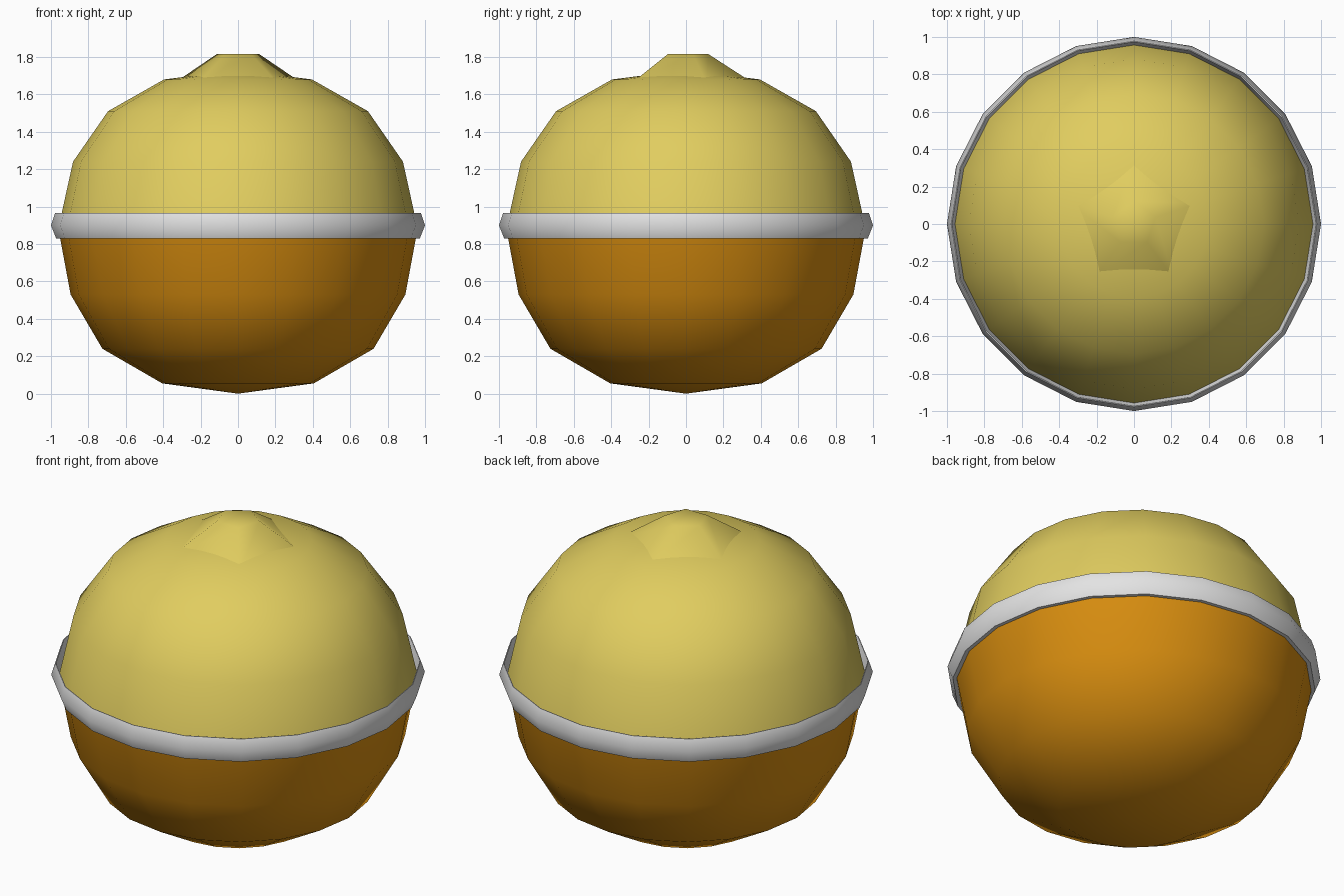
import bpy
import bmesh
from math import cos, sin, pi, radians

cube = bpy.data.objects.get("Cube")
if cube:
    bpy.data.objects.remove(cube, do_unlink=True)


def make_material(name, rgb):
    mat = bpy.data.materials.new(name)
    mat.use_nodes = True
    color = (*rgb, 1.0)
    mat.diffuse_color = color
    mat.node_tree.nodes["Principled BSDF"].inputs["Base Color"].default_value = color
    return mat


def lathe(name, profile, sides, mat, closed=False):
    """Turn (radius, height) points, listed bottom to top, around z."""
    bm = bmesh.new()
    rings = []
    for r, z in profile:
        if r == 0:
            rings.append([bm.verts.new((0, 0, z))] * sides)
        else:
            angles = [pi / 2 + 2 * pi * i / sides for i in range(sides)]
            rings.append([bm.verts.new((r * cos(a), r * sin(a), z)) for a in angles])
    pairs = list(zip(rings, rings[1:]))
    if closed:
        pairs.append((rings[-1], rings[0]))
    for low, high in pairs:
        for i in range(sides):
            j = (i + 1) % sides
            corners = dict.fromkeys((low[i], low[j], high[j], high[i]))
            bm.faces.new(list(corners))
    mesh = bpy.data.meshes.new(name)
    bm.to_mesh(mesh)
    bm.free()
    mesh.materials.append(mat)
    obj = bpy.data.objects.new(name, mesh)
    bpy.context.collection.objects.link(obj)
    bpy.ops.object.select_all(action="DESELECT")
    obj.select_set(True)
    bpy.context.view_layer.objects.active = obj
    bpy.ops.object.shade_smooth_by_angle(angle=radians(60))
    return obj


yellow = make_material("pale yellow", (0.75, 0.61, 0.115))
orange = make_material("orange", (0.69, 0.27, 0.005))
white = make_material("white", (0.77, 0.77, 0.77))

SIDES = 20

# Lower bowl, open at the rim
lathe("lower_shell",
      [(0, 0), (0.405, 0.055), (0.725, 0.24), (0.895, 0.53), (0.975, 0.96)],
      SIDES, orange)

# Upper dome, tucked slightly inside the bowl rim
lathe("upper_shell",
      [(0.957, 0.9), (0.882, 1.24), (0.695, 1.51), (0.395, 1.68), (0, 1.73)],
      SIDES, yellow)

# Band around the middle
lathe("middle_band",
      [(0.94, 0.83), (0.972, 0.83), (1.0, 0.9), (0.978, 0.967), (0.974, 0.967)],
      SIDES, white, closed=True)

# Five-sided stud on top
lathe("top_stud", [(0.36, 1.66), (0.12, 1.815), (0, 1.815)], 5, yellow)
